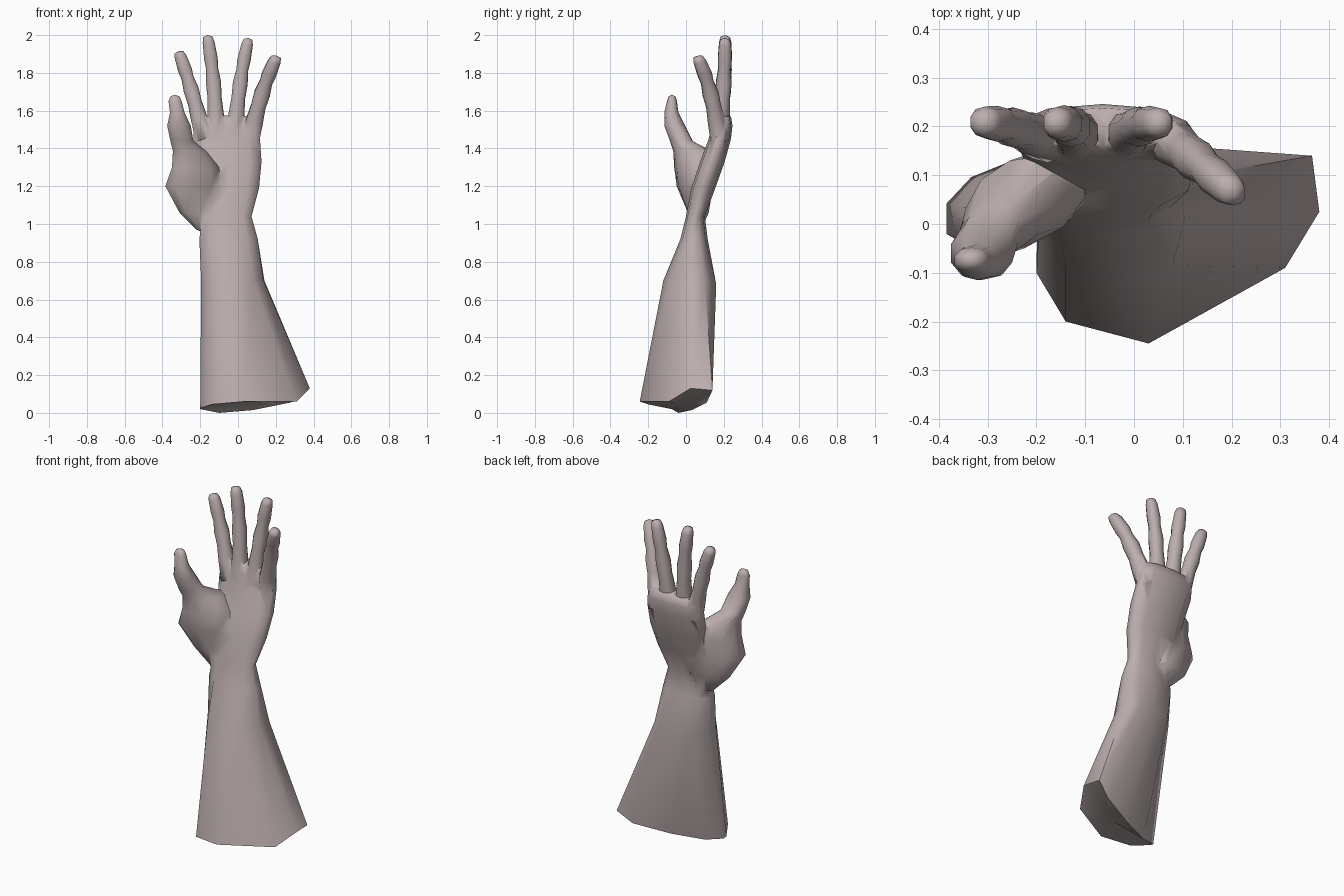
import bpy, bmesh
from math import cos, sin, radians, copysign
from mathutils import Vector

if "Cube" in bpy.data.objects:
    bpy.data.objects.remove(bpy.data.objects["Cube"])

SIDES = 10


def oval(x0, x1, y0, y1, z, shear=0, tilt=(0, 0), power=0.88):
    """Rounded ring between x and y limits, starting at the left front."""
    pts = []
    for i in range(SIDES):
        a = radians(198 + 360 / SIDES * i)
        c = copysign(abs(cos(a)) ** power, cos(a))
        s = copysign(abs(sin(a)) ** power, sin(a))
        dx, dy = c * (x1 - x0) / 2 / 0.96, s * (y1 - y0) / 2
        dy += shear * dx
        pts.append(((x0 + x1) / 2 + dx, (y0 + y1) / 2 + dy,
                    z + tilt[0] * dx + tilt[1] * dy))
    return pts


def loft(name, rings, bottom, top):
    """Skin a stack of rings and close both ends with a fan."""
    bm = bmesh.new()
    vs = [[bm.verts.new(p) for p in r] for r in rings]
    low, high = bm.verts.new(bottom), bm.verts.new(top)
    for i in range(SIDES):
        j = (i + 1) % SIDES
        for a, b in zip(vs, vs[1:]):
            bm.faces.new((a[i], a[j], b[j], b[i]))
        bm.faces.new((low, vs[0][j], vs[0][i]))
        bm.faces.new((high, vs[-1][i], vs[-1][j]))
    bmesh.ops.recalc_face_normals(bm, faces=bm.faces)
    me = bpy.data.meshes.new(name)
    bm.to_mesh(me)
    bm.free()
    ob = bpy.data.objects.new(name, me)
    bpy.context.collection.objects.link(ob)
    return ob


# Forearm (its lower end is cut off diagonally at the back), wrist and palm
elbow = [(-.2, -.1, .025), (-.14, -.2, .045), (.03, -.245, .06), (.31, -.09, .06),
         (.38, .025, .13), (.365, .14, .12), (.28, .11, .055), (.08, .03, .015),
         (-.1, -.04, .0), (-.2, -.075, .02)]
mid_arm = [(-.195, -.01, .7), (-.14, -.09, .7), (-.03, -.12, .7), (.08, -.085, .7),
           (.135, .01, .7), (.14, .1, .7), (.09, .16, .68), (-.02, .155, .7),
           (-.13, .13, .7), (-.195, .06, .7)]
palm = [oval(*s) for s in [
    (-.205, .105, -.03, .115, .92),
    (-.19, .072, 0, .1, 1.04),
    (-.215, .112, .028, .155, 1.19),
    (-.22, .125, .075, .205, 1.33),
    (-.237, .117, .12, .238, 1.45),
    (-.236, .108, .138, .246, 1.52),
    (-.215, .085, .155, .238, 1.57)]]
hand = loft("hand_and_forearm", [elbow, mid_arm] + palm, (.12, -.06, .05), (-.06, .195, 1.575))

# Thumb with its fleshy base, sheared so it blends into the palm
thumb = [oval(*s) for s in [
    (-.22, -.12, .025, .085, .97),
    (-.31, -.1, .015, .115, 1.06, .2),
    (-.385, -.09, -.04, .135, 1.2, .25),
    (-.35, -.1, -.05, .14, 1.3, .35),
    (-.345, -.165, -.06, .13, 1.385, .4),
    (-.358, -.236, -.085, .035, 1.44, .2),
    (-.375, -.25, -.115, -.005, 1.52),
    (-.36, -.283, -.115, -.04, 1.59),
    (-.368, -.298, -.10, -.048, 1.65),
    (-.358, -.31, -.093, -.055, 1.675)]]
parts = [loft("thumb", thumb, (-.17, .055, .95), (-.335, -.075, 1.685))]

# Fingers: base, middle and tip of each, with knuckle swellings along the way
swell = [(0, 1.1), (.2, 1.06), (.36, .9), (.5, .98), (.64, .78), (.74, .88), (.92, .76), (.98, .58)]
fingers = {
    "index_finger": ((-.178, .172, 1.45), (-.248, .198, 1.71), (-.315, .21, 1.915), .04),
    "middle_finger": ((-.113, .175, 1.45), (-.13, .2, 1.75), (-.162, .208, 2.0), .041),
    "ring_finger": ((-.02, .175, 1.45), (.012, .2, 1.745), (.056, .207, 1.985), .04),
    "little_finger": ((.064, .178, 1.44), (.128, .13, 1.69), (.207, .06, 1.89), .041),
}
for name, (a, b, c, r) in fingers.items():
    a, b, c = Vector(a), Vector(b), Vector(c)
    slope = (c - a) / (c.z - a.z)
    rings = []
    for t, k in swell:
        p = a * (1 - t) * (1 - 2 * t) + b * 4 * t * (1 - t) + c * t * (2 * t - 1)
        q = r * k
        rings.append(oval(p.x - q, p.x + q, p.y - q * 1.05, p.y + q * 1.05, p.z,
                          tilt=(-slope.x, -slope.y)))
    parts.append(loft(name, rings, a - Vector((0, 0, .02)), c))

# Fuse thumb and fingers into the hand
bpy.context.view_layer.objects.active = hand
for part in parts:
    m = hand.modifiers.new(part.name, 'BOOLEAN')
    m.operation, m.solver, m.object = 'UNION', 'EXACT', part
    bpy.ops.object.modifier_apply(modifier=m.name)
    bpy.data.objects.remove(part)

# Skin colour and smooth shading
skin = bpy.data.materials.new("skin")
skin.diffuse_color = (.5, .42, .42, 1)
skin.use_nodes = True
skin.node_tree.nodes["Principled BSDF"].inputs["Base Color"].default_value = skin.diffuse_color
hand.data.materials.clear()
hand.data.materials.append(skin)
bpy.ops.object.select_all(action='DESELECT')
hand.select_set(True)
bpy.ops.object.shade_smooth_by_angle(angle=radians(75))
